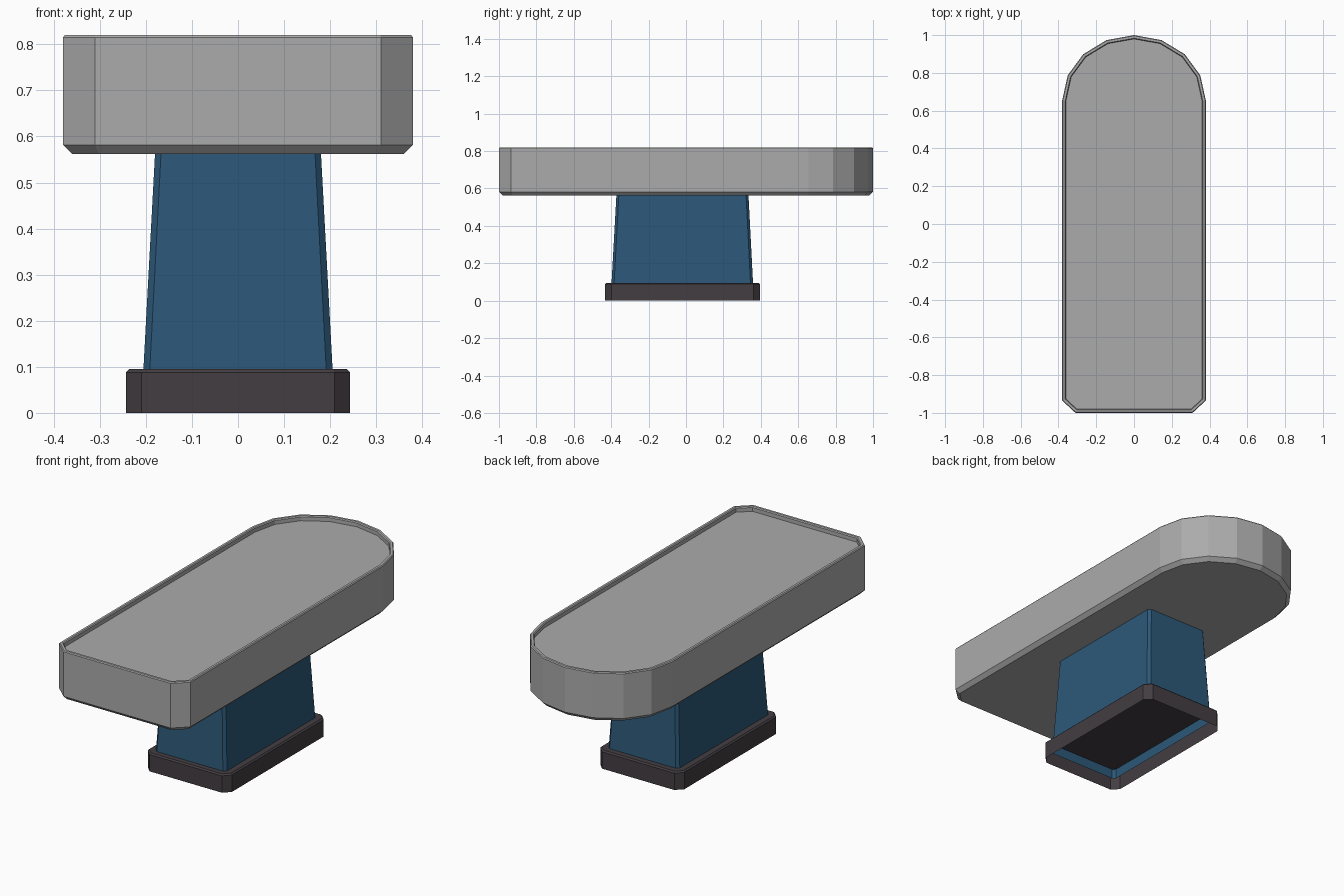
import bpy, math
from mathutils import Vector

if "Cube" in bpy.data.objects:
    bpy.data.objects.remove(bpy.data.objects["Cube"])


def material(name, rgb):
    m = bpy.data.materials.new(name)
    m.diffuse_color = (*rgb, 1)
    m.use_nodes = True
    m.node_tree.nodes["Principled BSDF"].inputs["Base Color"].default_value = m.diffuse_color
    return m


def inset(outline, d):
    """Offset a counter-clockwise outline inwards by d with mitred corners."""
    pts = [Vector(p) for p in outline]
    out = []
    for i, p in enumerate(pts):
        a = (p - pts[i - 1]).normalized()
        b = (pts[(i + 1) % len(pts)] - p).normalized()
        na, nb = Vector((-a.y, a.x)), Vector((-b.y, b.x))
        out.append(p + (na + nb) * d / (1 + na.dot(nb)))
    return out


def chamfered_rect(hx, y0, y1, c):
    return [(-hx + c, y0), (hx - c, y0), (hx, y0 + c), (hx, y1 - c),
            (hx - c, y1), (-hx + c, y1), (-hx, y1 - c), (-hx, y0 + c)]


def loft(name, rings, mat, cap_bottom=False, cap_top=False):
    """Skin a stack of (outline, z) rings, listed from the bottom."""
    n = len(rings[0][0])
    verts = [(p[0], p[1], z) for outline, z in rings for p in outline]
    faces = [(k * n + i, k * n + (i + 1) % n, (k + 1) * n + (i + 1) % n, (k + 1) * n + i)
             for k in range(len(rings) - 1) for i in range(n)]
    if cap_bottom:
        faces.append(tuple(reversed(range(n))))
    if cap_top:
        faces.append(tuple(range(len(verts) - n, len(verts))))
    me = bpy.data.meshes.new(name)
    me.from_pydata(verts, [], faces)
    me.materials.append(mat)
    ob = bpy.data.objects.new(name, me)
    bpy.context.collection.objects.link(ob)
    return ob


grey = material("light grey", (0.41, 0.41, 0.41))
blue = material("steel blue", (0.025, 0.098, 0.19))
dark = material("dark grey", (0.056, 0.047, 0.054))

# Table top: chamfered front, half-round back, raised rim around a recessed surface
arc = [(0.38 * math.cos(math.radians(a)), 0.655 + 0.345 * math.sin(math.radians(a)))
       for a in (0, 22.5, 45, 67.5, 90, 112.5, 135, 157.5, 180)]
plan = [(-0.38, -0.935), (-0.31, -1.0), (0.31, -1.0), (0.38, -0.935)] + arc
loft("table_top", [(inset(plan, 0.02), 0.562), (plan, 0.582), (plan, 0.815),
                   (inset(plan, 0.004), 0.82), (inset(plan, 0.016), 0.82),
                   (inset(plan, 0.02), 0.815), (inset(plan, 0.02), 0.795)],
     grey, cap_bottom=True, cap_top=True)

# Tapered pedestal, an open sleeve sunk into the base
loft("pedestal", [(chamfered_rect(0.208, -0.401, 0.361, 0.014), 0.045),
                  (chamfered_rect(0.18, -0.372, 0.334, 0.013), 0.565)], blue)

# Base plinth, open underneath
foot = chamfered_rect(0.243, -0.432, 0.395, 0.034)
loft("base", [(foot, 0), (foot, 0.088), (inset(foot, 0.007), 0.095)], dark, cap_top=True)
